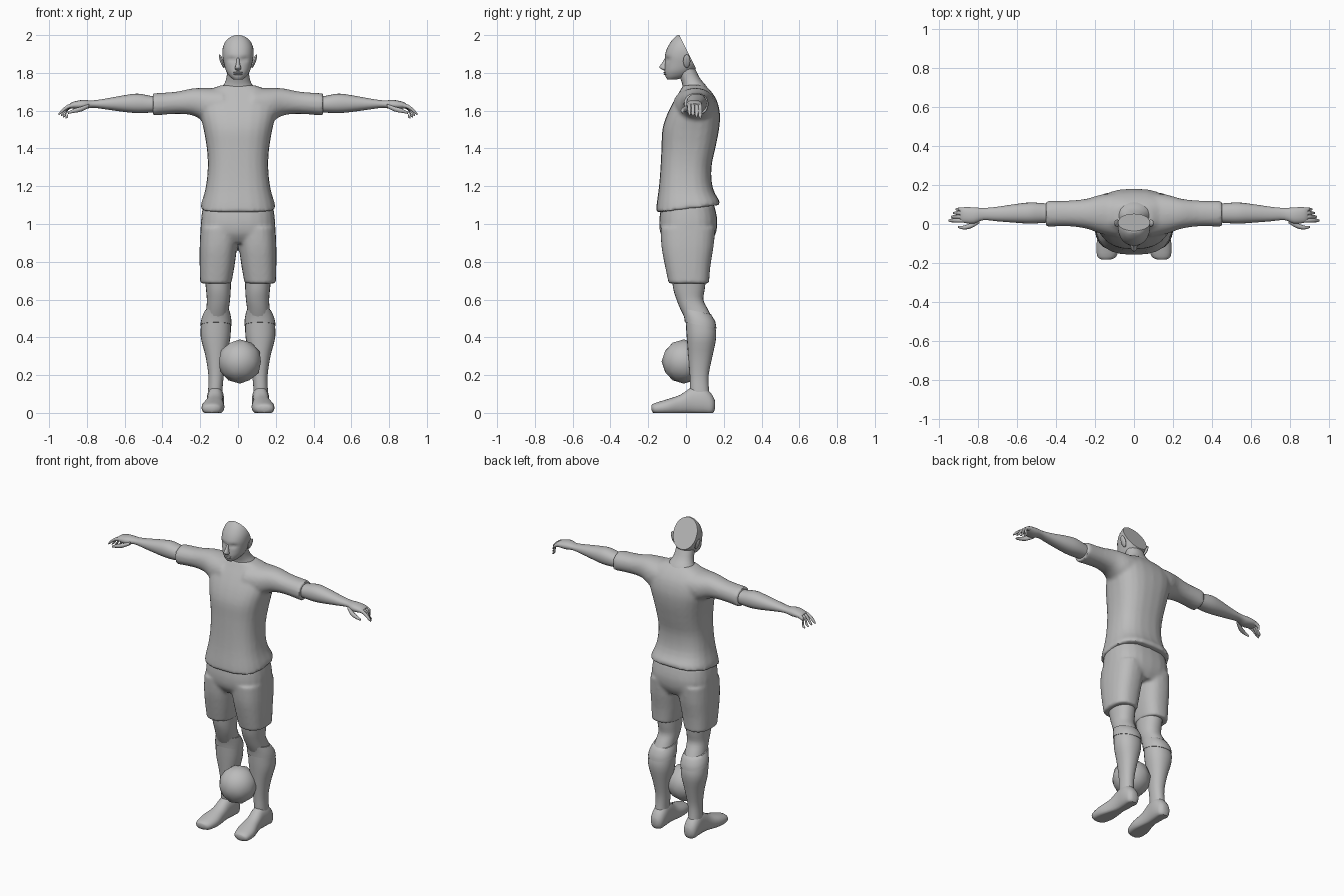
import bpy
import bmesh
import math
from mathutils import Matrix, Vector

if "Cube" in bpy.data.objects:
    bpy.data.objects.remove(bpy.data.objects["Cube"], do_unlink=True)

grey = bpy.data.materials.new("plain grey")
grey.use_nodes = True
GREY_COLOUR = (0.5, 0.5, 0.5, 1)
grey.diffuse_color = GREY_COLOUR
grey.node_tree.nodes["Principled BSDF"].inputs["Base Color"].default_value = GREY_COLOUR


def catmull(a, b, c, d, t):
    """Smooth value between b and c."""
    return b + t * (c - a + t * (2 * a - 5 * b + 4 * c - d + t * (3 * (b - c) + d - a))) / 2


def smooth_rows(rows, steps):
    """Insert interpolated rows between the given sections."""
    result = []
    last = len(rows) - 1
    for i in range(last):
        around = [rows[max(0, min(last, i + k))] for k in (-1, 0, 1, 2)]
        for s in range(steps):
            result.append([catmull(*column, s / steps) for column in zip(*around)])
    return result + [rows[last]]


def loft(bm, axis, rows, side=1, power=2.2, sides=24, steps=3):
    """Skin rounded sections: (position, low, high, low, high) along an axis."""
    first, second = [k for k in range(3) if k != axis]
    rings = []
    for position, a_low, a_high, b_low, b_high in smooth_rows(rows, steps):
        ring = []
        for k in range(sides):
            angle = math.tau * k / sides
            c, s = math.cos(angle), math.sin(angle)
            point = Vector()
            point[axis] = position
            point[first] = (a_low + a_high) / 2 + (a_high - a_low) / 2 * math.copysign(abs(c) ** (2 / power), c)
            point[second] = (b_low + b_high) / 2 + (b_high - b_low) / 2 * math.copysign(abs(s) ** (2 / power), s)
            point.x *= side
            ring.append(bm.verts.new(point))
        rings.append(ring)
    for lower, upper in zip(rings, rings[1:]):
        for k in range(sides):
            n = (k + 1) % sides
            bm.faces.new((lower[k], lower[n], upper[n], upper[k]))
    bm.faces.new(rings[0])
    bm.faces.new(rings[-1])


def pair(bm, axis, rows, **options):
    """Loft the same part on both sides of the body."""
    for side in (1, -1):
        loft(bm, axis, rows, side, **options)


def wide(rows):
    """Expand (height, half width, front, back) to full section bounds."""
    return [(z, -w, w, front, back) for z, w, front, back in rows]


def finish(bm, name, blend=False):
    """Turn the mesh into a smooth shaded object, optionally fused into one skin."""
    for v in bm.verts:
        v.co.z = max(v.co.z, 0)
    bmesh.ops.recalc_face_normals(bm, faces=bm.faces)
    mesh = bpy.data.meshes.new(name)
    bm.to_mesh(mesh)
    bm.free()
    mesh.materials.append(grey)
    obj = bpy.data.objects.new(name, mesh)
    bpy.context.collection.objects.link(obj)
    bpy.ops.object.select_all(action="DESELECT")
    obj.select_set(True)
    bpy.context.view_layer.objects.active = obj
    if blend:
        remesh = obj.modifiers.new("fuse", "REMESH")
        remesh.mode = "VOXEL"
        remesh.voxel_size = 0.01
        remesh.use_smooth_shade = True
        soften = obj.modifiers.new("soften", "SMOOTH")
        soften.factor = 0.5
        soften.iterations = 5
        for modifier in ("fuse", "soften"):
            bpy.ops.object.modifier_apply(modifier=modifier)
    bpy.ops.object.shade_smooth_by_angle(angle=math.radians(50))
    return obj


# Jersey: torso and short sleeves fused together
bm = bmesh.new()
loft(bm, 2, wide([
    (1.06, .2, -.16, .18), (1.11, .192, -.155, .175), (1.2, .17, -.143, .14),
    (1.3, .16, -.135, .135), (1.4, .165, -.13, .155), (1.5, .182, -.125, .175),
    (1.58, .2, -.1, .18), (1.65, .2, -.065, .165), (1.7, .17, -.035, .135),
    (1.735, .09, -.015, .1)]), power=2.6)
for v in bm.verts:
    if v.co.z < 1.15:
        v.co.z += (v.co.y + .16) * .12 * (1.15 - v.co.z) / .09
pair(bm, 0, [
    (.08, -.07, .16, 1.53, 1.72), (.17, -.05, .15, 1.54, 1.72), (.24, -.025, .13, 1.575, 1.718),
    (.33, -.012, .12, 1.583, 1.7), (.45, -.014, .12, 1.573, 1.692)])
finish(bm, "jersey", blend=True)

# Shorts: hips and two loose legs fused together
bm = bmesh.new()
loft(bm, 2, wide([
    (.9, .17, -.1, .13), (.95, .195, -.135, .158), (1.02, .196, -.142, .166), (1.1, .185, -.13, .15)]), power=2.6)
pair(bm, 2, [
    (.685, .035, .2, -.092, .122), (.78, .018, .203, -.112, .13),
    (.88, .004, .203, -.13, .146), (.98, -.01, .198, -.135, .155)], power=2.5)
finish(bm, "shorts", blend=True)

# Bare knees
bm = bmesh.new()
pair(bm, 2, [
    (.5, .05, .175, -.005, .14), (.55, .048, .168, -.03, .115), (.6, .042, .165, -.05, .092),
    (.66, .038, .17, -.068, .1), (.76, .035, .18, -.08, .11)])
finish(bm, "knees")

# Socks with a turned-over cuff
bm = bmesh.new()
pair(bm, 2, [
    (.06, .08, .16, .03, .13), (.12, .082, .158, .022, .122), (.2, .075, .157, .02, .12),
    (.3, .06, .172, .012, .14), (.4, .04, .197, .004, .16), (.48, .038, .195, -.002, .155)])
pair(bm, 2, [
    (.465, .034, .199, -.006, .161), (.5, .036, .193, -.012, .155), (.535, .044, .177, -.024, .132)], steps=2)
for v in bm.verts:
    if v.co.z > .46:
        v.co.z += (.07 - v.co.y) * .2
finish(bm, "socks")

# Boots
bm = bmesh.new()
pair(bm, 1, [
    (-.182, .12, .165, .015, .04), (-.165, .09, .188, -.006, .052), (-.1, .072, .192, -.012, .072),
    (-.03, .077, .172, -.012, .096), (.03, .077, .164, -.008, .135), (.09, .073, .166, -.012, .14),
    (.135, .08, .16, -.012, .1), (.153, .1, .14, .02, .065)])
finish(bm, "boots")

# Arms from inside the sleeve to the palm
bm = bmesh.new()
pair(bm, 0, [
    (.4, .01, .1, 1.595, 1.675), (.46, .006, .106, 1.59, 1.678), (.53, .002, .11, 1.587, 1.69),
    (.6, .006, .103, 1.593, 1.682), (.7, .014, .088, 1.607, 1.664), (.77, .02, .082, 1.615, 1.654),
    (.82, .002, .085, 1.606, 1.657), (.87, .006, .086, 1.61, 1.648), (.89, .014, .08, 1.613, 1.637)])
# Fingers curl further down from the first to the last
for k in range(4):
    y = .018 + k * .019
    reach = .95 - k * .012
    drop = .015 + k * .006
    pair(bm, 0, [
        (.86, y - .01, y + .01, 1.618, 1.642), (.9, y - .01, y + .01, 1.618 - drop / 2, 1.638 - drop / 3),
        (reach - .015, y - .009, y + .009, 1.6 - drop, 1.62 - drop),
        (reach, y - .004, y + .004, 1.59 - drop, 1.6 - drop)], sides=10)
# Thumbs
pair(bm, 0, [
    (.79, .005, .03, 1.615, 1.635), (.83, -.02, .008, 1.595, 1.622),
    (.87, -.028, -.008, 1.588, 1.61), (.9, -.02, -.01, 1.582, 1.594)], sides=10)
finish(bm, "arms_and_hands")

# Neck
bm = bmesh.new()
loft(bm, 2, wide([
    (1.68, .12, -.02, .135), (1.73, .08, -.018, .108), (1.77, .062, -.03, .075), (1.82, .058, -.05, .05)]))
finish(bm, "neck")

# Head, sliced flat across the back of the skull
bm = bmesh.new()
loft(bm, 2, wide([
    (1.764, .022, -.098, -.055), (1.78, .043, -.108, .0), (1.81, .063, -.113, .04), (1.85, .075, -.111, .07),
    (1.89, .082, -.112, .09), (1.93, .081, -.1, .09), (1.965, .068, -.08, .07),
    (1.988, .045, -.06, .03), (2, .012, -.045, -.03)]), sides=32, steps=4)
for v in bm.verts:
    # Shallow eye sockets
    if v.co.y < -.02:
        away = ((abs(v.co.x) - .034) / .02) ** 2 + ((v.co.z - 1.872) / .013) ** 2
        v.co.y += .012 * math.exp(-away)
cut = bmesh.ops.bisect_plane(
    bm, geom=bm.verts[:] + bm.edges[:] + bm.faces[:], clear_outer=True,
    plane_co=(0, -.035, 2), plane_no=(0, 2, 1))
rim = [e for e in cut["geom_cut"] if isinstance(e, bmesh.types.BMEdge)]
bmesh.ops.contextual_create(bm, geom=rim)
finish(bm, "head")

# Nose and lips
bm = bmesh.new()
loft(bm, 2, wide([
    (1.813, .008, -.116, -.09), (1.82, .017, -.13, -.09), (1.831, .015, -.141, -.09),
    (1.855, .009, -.125, -.09), (1.882, .008, -.11, -.09)]), sides=12)
for height in (1.793, 1.802):
    place = Matrix.Translation((0, -.108, height)) @ Matrix.Diagonal((.024, .011, .005, 1))
    bmesh.ops.create_uvsphere(bm, u_segments=12, v_segments=8, radius=1, matrix=place)
finish(bm, "nose_and_lips")

# Ears
bm = bmesh.new()
for side in (1, -1):
    place = (Matrix.Translation((side * .086, .004, 1.862))
             @ Matrix.Rotation(side * .35, 4, "Y") @ Matrix.Diagonal((.009, .019, .038, 1)))
    bmesh.ops.create_uvsphere(bm, u_segments=12, v_segments=8, radius=1, matrix=place)
finish(bm, "ears")

# Faceted ball held in front of the shins
bm = bmesh.new()
bmesh.ops.create_icosphere(bm, subdivisions=2, radius=.117, matrix=Matrix.Translation((.01, -.012, .272)))
finish(bm, "ball")
